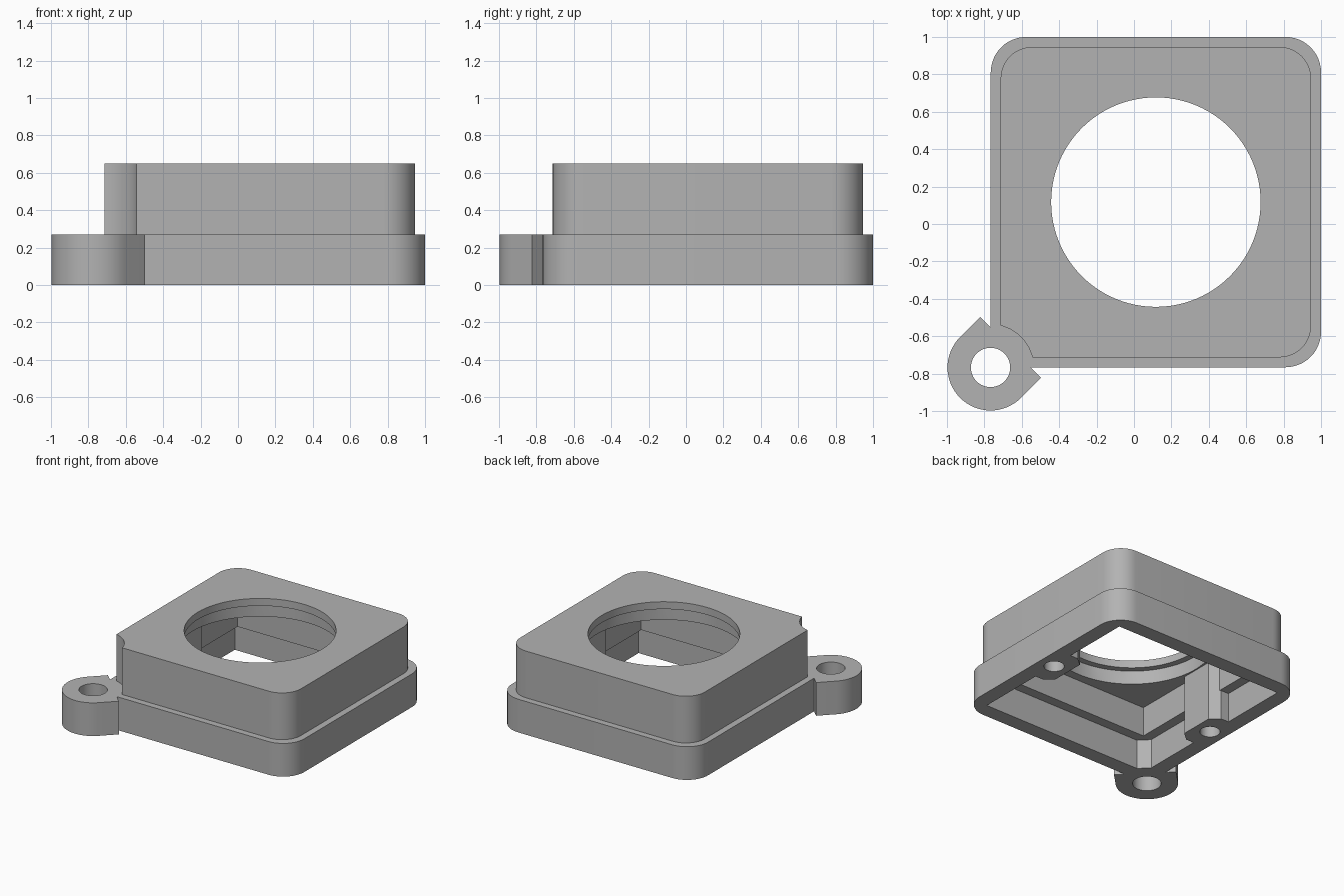
import bpy
import bmesh
from math import pi, sin, cos, radians, sqrt

cube = bpy.data.objects.get("Cube")
if cube:
    bpy.data.objects.remove(cube, do_unlink=True)

MID = 0.117          # centre of the square housing in x and y
EAR = (-0.767, -0.767)
STEP, TOP = 0.27, 0.65

grey = bpy.data.materials.new("plain grey")
grey.use_nodes = True
colour = (0.45, 0.45, 0.45, 1)
grey.diffuse_color = colour
grey.node_tree.nodes["Principled BSDF"].inputs["Base Color"].default_value = colour


def prism(name, outline, z0, z1):
    """Extrude a counter-clockwise outline from z0 to z1."""
    bm = bmesh.new()
    face = bm.faces.new([bm.verts.new((x, y, z0)) for x, y in outline])
    top = bmesh.ops.extrude_face_region(bm, geom=[face])["geom"]
    verts = [v for v in top if isinstance(v, bmesh.types.BMVert)]
    bmesh.ops.translate(bm, verts=verts, vec=(0, 0, z1 - z0))
    bmesh.ops.recalc_face_normals(bm, faces=bm.faces)
    mesh = bpy.data.meshes.new(name)
    bm.to_mesh(mesh)
    bm.free()
    mesh.materials.append(grey)
    obj = bpy.data.objects.new(name, mesh)
    bpy.context.collection.objects.link(obj)
    return obj


def arc(cx, cy, r, a0, a1, n):
    return [(cx + r * cos(a0 + (a1 - a0) * i / n), cy + r * sin(a0 + (a1 - a0) * i / n))
            for i in range(n + 1)]


def circle(cx, cy, r, n=64):
    return arc(cx, cy, r, 0, 2 * pi, n)[:-1]


def square(half, r=0.0):
    """Square about the housing centre, rounded except at the ear corner."""
    pts = []
    for i, (sx, sy) in enumerate([(1, 1), (-1, 1), (-1, -1), (1, -1)]):
        if r and i != 2:
            k = half - r
            pts += arc(MID + sx * k, MID + sy * k, r, i * pi / 2, (i + 1) * pi / 2, 12)
        else:
            pts.append((MID + sx * half, MID + sy * half))
    return pts


def combine(target, tool, operation):
    mod = target.modifiers.new(operation.lower(), "BOOLEAN")
    mod.operation = operation
    mod.solver = "EXACT"
    mod.object = tool
    bpy.context.view_layer.objects.active = target
    bpy.ops.object.modifier_apply(modifier=mod.name)
    bpy.data.objects.remove(tool, do_unlink=True)


# Upper block, scooped out around the ear
housing = prism("housing", square(0.83, 0.17), 0.1, TOP)
combine(housing, prism("ear_clearance", circle(*EAR, 0.23), STEP, 1), "DIFFERENCE")

# Wider base flange
combine(housing, prism("base_flange", square(0.883, 0.19), 0, STEP), "UNION")

# Mounting ear: half round with a square end towards the housing
tab = 0.152
local = arc(0, 0, 0.23, pi / 2, 3 * pi / 2, 32) + [(tab, -0.23), (tab, 0.23)]
d = sqrt(0.5)
ear = [(EAR[0] + (x - y) * d, EAR[1] + (x + y) * d) for x, y in local]
combine(housing, prism("mounting_ear", ear, 0, STEP), "UNION")

# Lower cavity with a chamfer beside the ear, then the narrower upper cavity
low, high, chamfer = 0.76, 0.68, 0.075
outline = square(low)
c = MID - low
outline[2:3] = [(c, c + chamfer), (c + chamfer, c)]
combine(housing, prism("lower_cavity", outline, -0.1, 0.24), "DIFFERENCE")
combine(housing, prism("upper_cavity", square(high), 0.2, 0.48), "DIFFERENCE")

# Round opening with a wider recess beneath its lip
combine(housing, prism("lip_recess", circle(MID, MID, 0.61, 96), 0.4, 0.59), "DIFFERENCE")
combine(housing, prism("opening", circle(MID, MID, 0.56, 96), 0.5, 1), "DIFFERENCE")

# Screw bosses on both side walls, with blind holes
for side in (-1, 1):
    profile = [(0.8, -0.2), (0.8, 0.2), (0.69, 0.2), (0.62, 0.14), (0.62, -0.14), (0.69, -0.2)]
    boss = [(MID + side * x, MID + y) for x, y in profile]
    combine(housing, prism("screw_boss", boss, 0, 0.5), "UNION")
    hole = circle(MID + side * 0.75, MID, 0.075, 40)
    combine(housing, prism("screw_hole", hole, -0.1, 0.4), "DIFFERENCE")

# The bosses must not reach into the opening above the ceiling
combine(housing, prism("lip_recess_clean", circle(MID, MID, 0.61, 96), 0.48, 0.59), "DIFFERENCE")

# Through hole in the ear
combine(housing, prism("ear_hole", circle(*EAR, 0.105), -0.1, 0.5), "DIFFERENCE")

bpy.ops.object.select_all(action="DESELECT")
housing.select_set(True)
bpy.context.view_layer.objects.active = housing
bpy.ops.object.shade_smooth_by_angle(angle=radians(30))
